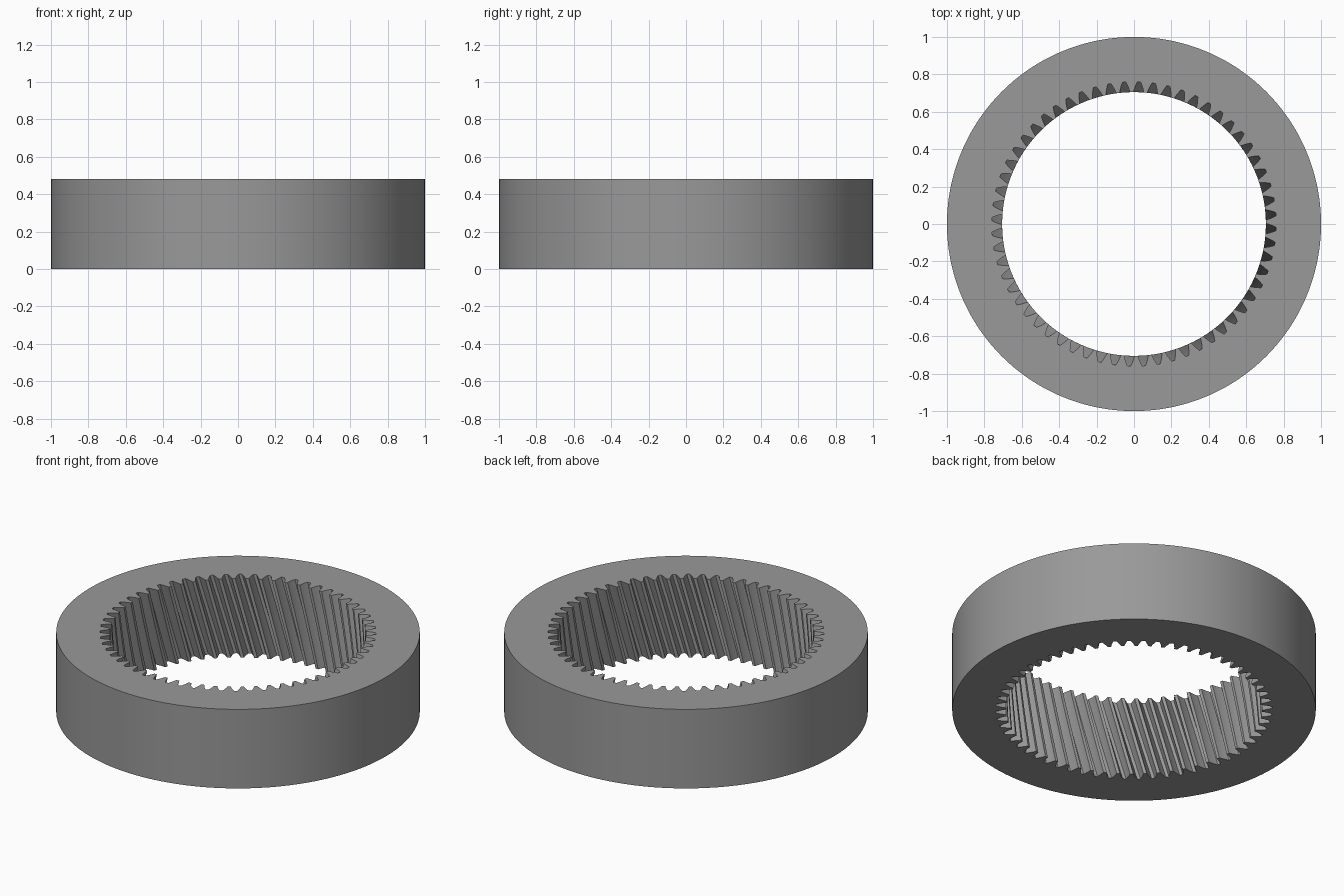
import bpy, bmesh, math

if "Cube" in bpy.data.objects:
    bpy.data.objects.remove(bpy.data.objects["Cube"])

TEETH = 60
HEIGHT = 0.48
R_OUT, R_TIP, R_ROOT, R_PITCH = 1.0, 0.705, 0.76, 0.7295
PRESSURE = math.radians(20)
TWIST = math.radians(10.0)     # helix turn from bottom to top
STEPS = 5                      # points on each tooth flank
LAYERS = 8
CLEARANCE = 0.003


def inv(a):
    return math.tan(a) - a


def half_angle(r):
    """Half the angular width of an involute groove at radius r."""
    a = math.acos(R_PITCH * math.cos(PRESSURE) / r)
    return math.pi / (2 * TEETH) + inv(PRESSURE) - inv(a) + CLEARANCE


# Inner toothed outline as (radius, angle), one groove after another
radii = [R_TIP + (R_ROOT - R_TIP) * k / (STEPS - 1) for k in range(STEPS)]
groove = [(r, -half_angle(r)) for r in radii] + [(r, half_angle(r)) for r in reversed(radii)]
pitch = 2 * math.pi / TEETH
outline = [(r, a + t * pitch) for t in range(TEETH) for r, a in groove]
n = len(outline)
step = 2 * math.pi / n

bm = bmesh.new()


def ring(points, z):
    return [bm.verts.new((r * math.cos(a), r * math.sin(a), z)) for r, a in points]


def bridge(lower, upper, shift=0):
    for i in range(n):
        j = (i + 1) % n
        bm.faces.new((lower[i], lower[j], upper[(j + shift) % n], upper[(i + shift) % n]))


# Helical inner wall
inner = []
for k in range(LAYERS + 1):
    f = k / LAYERS
    inner.append(ring([(r, a + TWIST * f) for r, a in outline], HEIGHT * f))
for lo, hi in zip(inner, inner[1:]):
    bridge(lo, hi)

# Straight outer wall
rim = [(R_OUT, (i - STEPS + 0.5) * step) for i in range(n)]
bottom, top = ring(rim, 0), ring(rim, HEIGHT)
bridge(bottom, top)

# Flat end faces; the top is shifted to follow the twist
bridge(inner[0], bottom)
bridge(inner[-1], top, round(TWIST / step))
bmesh.ops.recalc_face_normals(bm, faces=bm.faces[:])

mesh = bpy.data.meshes.new("ring_gear")
bm.to_mesh(mesh)
bm.free()
gear = bpy.data.objects.new("ring_gear", mesh)
bpy.context.collection.objects.link(gear)

grey = bpy.data.materials.new("grey")
grey.diffuse_color = (0.32, 0.32, 0.32, 1)
grey.use_nodes = True
grey.node_tree.nodes["Principled BSDF"].inputs["Base Color"].default_value = grey.diffuse_color
mesh.materials.append(grey)

bpy.context.view_layer.objects.active = gear
gear.select_set(True)
bpy.ops.object.shade_smooth_by_angle(angle=math.radians(30))
